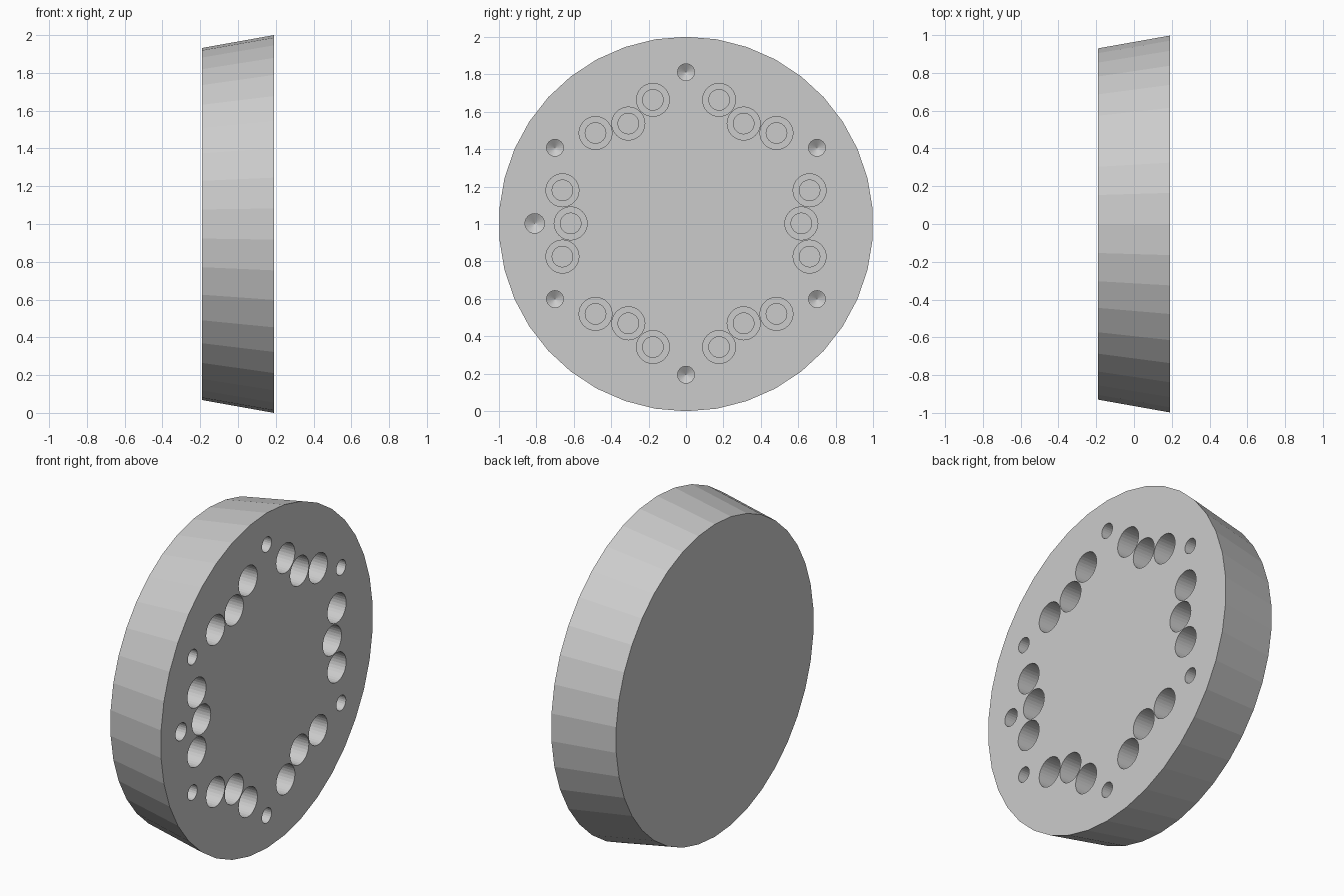
import bpy, bmesh
from math import sin, cos, pi, radians
from mathutils import Vector

if "Cube" in bpy.data.objects:
    bpy.data.objects.remove(bpy.data.objects["Cube"])

FACE = 0.19  # x of the drilled face


def lathe(bm, profile, n, y=0.0, z=1.0):
    """Closed solid turned about an axis along x; profile is (x, radius) pairs."""
    rings = []
    for x, r in profile:
        if r == 0:
            rings.append([bm.verts.new((x, y, z))])
        else:
            rings.append([bm.verts.new((x, y + r * sin(2 * pi * i / n), z + r * cos(2 * pi * i / n)))
                          for i in range(n)])
    for a, b in zip(rings, rings[1:]):
        for i in range(n):
            j = (i + 1) % n
            bm.faces.new((a[i], a[j], b[0]) if len(b) == 1 else (a[i], a[j], b[j], b[i]))
    for ring in (rings[0], rings[-1]):
        if len(ring) > 1:
            bm.faces.new(ring)


def finish(bm, name):
    bmesh.ops.recalc_face_normals(bm, faces=bm.faces[:])
    mesh = bpy.data.meshes.new(name)
    bm.to_mesh(mesh)
    bm.free()
    ob = bpy.data.objects.new(name, mesh)
    bpy.context.collection.objects.link(ob)
    return ob


# tapered disc
bm = bmesh.new()
lathe(bm, [(-FACE, 0.932), (FACE, 1.0)], 38)
disc = finish(bm, "tapered_disc")

# hole cutters: three stepped bolt holes per 60 degree sector, drilled pin holes between
BOLT = [(FACE + 0.1, 0.088), (FACE - 0.19, 0.088), (FACE - 0.19, 0.055), (FACE - 0.28, 0.055)]


def pin(r):
    return [(FACE + 0.1, r), (FACE - 0.17, r), (FACE - 0.20, 0)]


bm = bmesh.new()
for k in range(6):
    a = radians(60 * k)
    for u, v in ((0.66, 0.177), (0.616, 0), (0.66, -0.177)):
        lathe(bm, BOLT, 32, u * cos(a) - v * sin(a), 1.003 + u * sin(a) + v * cos(a))
    b = a + radians(30)
    lathe(bm, pin(0.045), 24, 0.808 * cos(b), 1.003 + 0.808 * sin(b))
# larger locating hole on one side
lathe(bm, pin(0.052), 24, -0.808, 1.003)
cutter = finish(bm, "hole_cutter")
cutter.hide_render = True

# cut the holes
mod = disc.modifiers.new("holes", 'BOOLEAN')
mod.operation = 'DIFFERENCE'
mod.solver = 'EXACT'
mod.object = cutter
bpy.context.view_layer.objects.active = disc
disc.select_set(True)
bpy.ops.object.modifier_apply(modifier="holes")
bpy.data.objects.remove(cutter)
